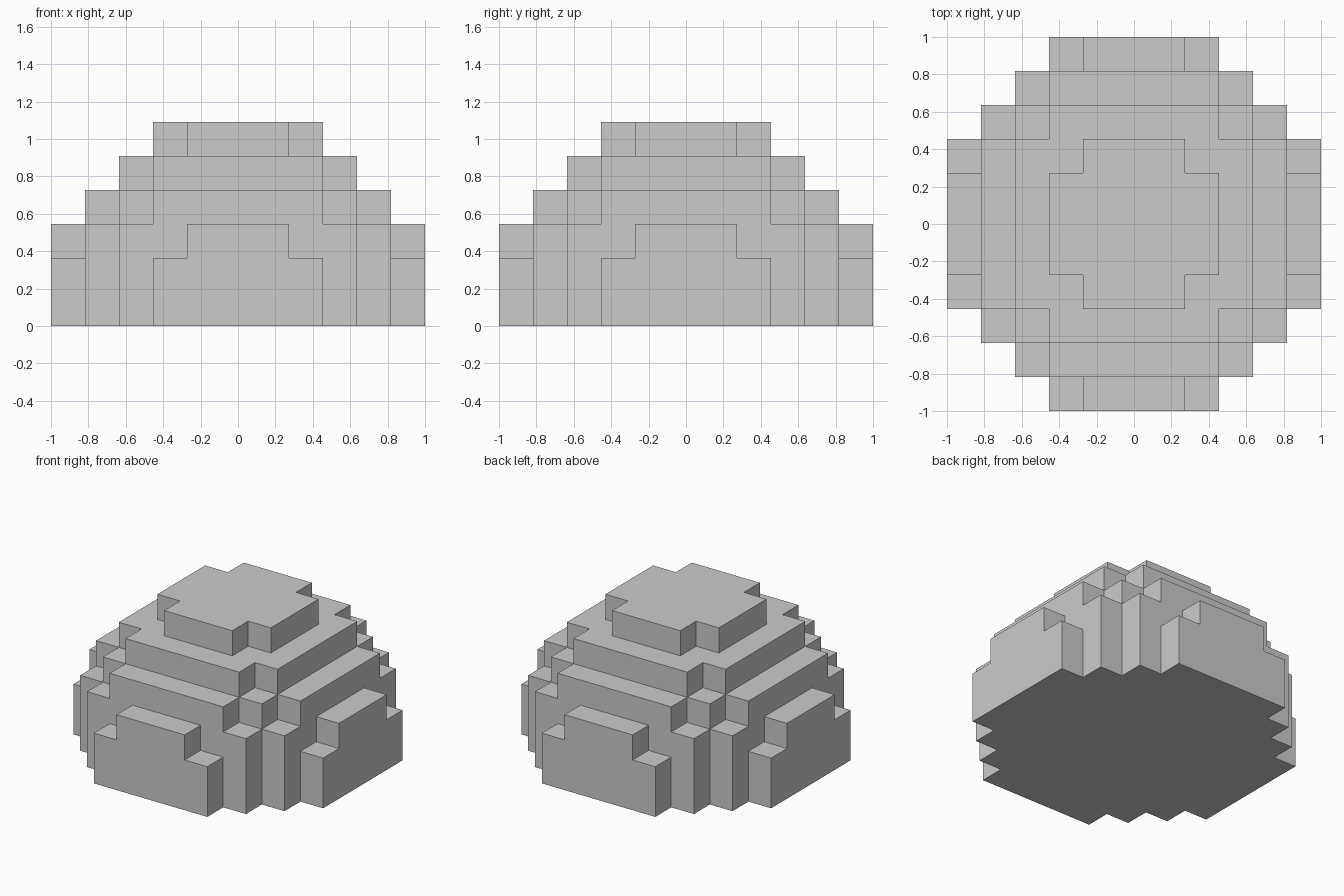
import bpy, bmesh
from mathutils import Vector

if "Cube" in bpy.data.objects:
    bpy.data.objects.remove(bpy.data.objects["Cube"])

N = 5                      # blocks either side of the centre block
S = 2.0 / (2 * N + 1)      # block size
R2 = (N + 0.5) ** 2        # squared radius of the ball, in blocks


def filled(i, j, k):
    """True when a block belongs to the upper half of the ball."""
    return k >= 0 and i * i + j * j + k * k <= R2


def add_face(bm, cell, axis, sign):
    """Add one outward-facing square on a side of a block."""
    n = Vector((0, 0, 0))
    n[axis] = sign
    u = Vector((0, 0, 0))
    u[(axis + 1) % 3] = 1
    v = n.cross(u)
    centre = Vector(cell) + Vector((0, 0, 0.5)) + n * 0.5
    corners = ((-1, -1), (1, -1), (1, 1), (-1, 1))
    bm.faces.new([bm.verts.new((centre + u * a / 2 + v * b / 2) * S)
                  for a, b in corners])


# Block dome: only the exposed sides of the blocks
bm = bmesh.new()
for i in range(-N, N + 1):
    for j in range(-N, N + 1):
        for k in range(N + 1):
            if not filled(i, j, k):
                continue
            for axis in range(3):
                for sign in (-1, 1):
                    nb = [i, j, k]
                    nb[axis] += sign
                    if not filled(*nb):
                        add_face(bm, (i, j, k), axis, sign)
bmesh.ops.remove_doubles(bm, verts=bm.verts[:], dist=S * 0.01)

mesh = bpy.data.meshes.new("block_dome")
bm.to_mesh(mesh)
bm.free()
dome = bpy.data.objects.new("block_dome", mesh)
bpy.context.collection.objects.link(dome)
